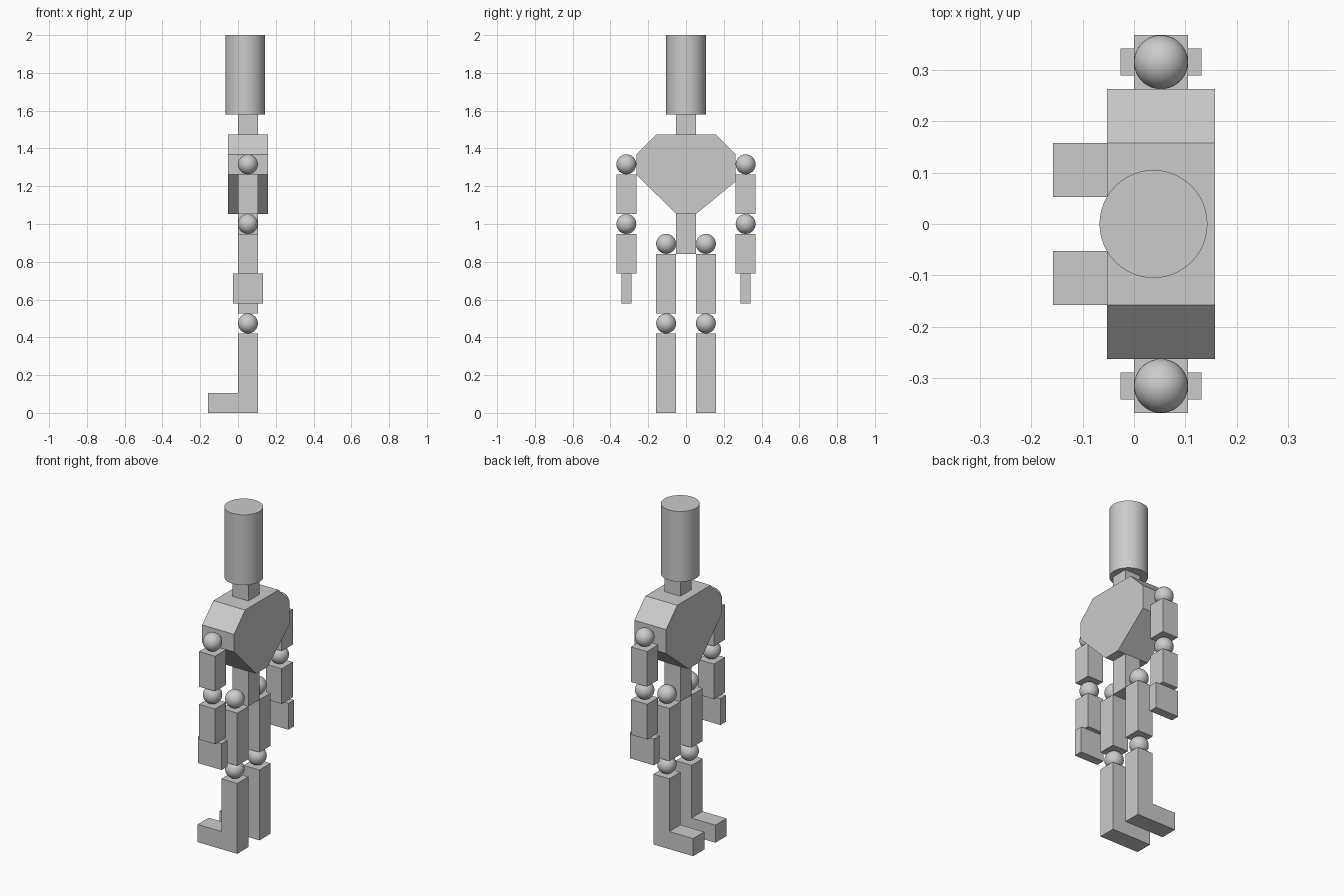
import bpy
import bmesh
from mathutils import Vector

if "Cube" in bpy.data.objects:
    bpy.data.objects.remove(bpy.data.objects["Cube"])

U = 2 / 19   # the figure is 19 modules tall
CX = U / 2   # middle of the limbs in x


def finish(name, bm):
    mesh = bpy.data.meshes.new(name)
    bmesh.ops.recalc_face_normals(bm, faces=bm.faces)
    bm.to_mesh(mesh)
    bm.free()
    obj = bpy.data.objects.new(name, mesh)
    bpy.context.collection.objects.link(obj)
    return obj


def prism(name, points, axis, lo, hi):
    """Extrude a closed profile along x (points are y,z) or y (points are x,z)."""
    bm = bmesh.new()
    place = (lambda a, b: (lo, a, b)) if axis == 'x' else (lambda a, b: (a, lo, b))
    face = bm.faces.new([bm.verts.new(place(a, b)) for a, b in points])
    geom = bmesh.ops.extrude_face_region(bm, geom=[face])['geom']
    offset = Vector((hi - lo, 0, 0) if axis == 'x' else (0, hi - lo, 0))
    moved = [g for g in geom if isinstance(g, bmesh.types.BMVert)]
    bmesh.ops.translate(bm, vec=offset, verts=moved)
    return finish(name, bm)


def block(name, y, z0, z1, wx=U, wy=U):
    x0, x1 = CX - wx / 2, CX + wx / 2
    return prism(name, [(x0, z0), (x1, z0), (x1, z1), (x0, z1)],
                 'y', y - wy / 2, y + wy / 2)


def joint(name, y, z):
    bpy.ops.mesh.primitive_uv_sphere_add(segments=48, ring_count=24,
                                         radius=U / 2, location=(CX, y, z))
    bpy.context.object.name = name
    bpy.ops.object.shade_smooth_by_angle()


# Head and neck
bpy.ops.mesh.primitive_cylinder_add(vertices=48, radius=U, depth=4 * U,
                                    location=(0.038, 0, 17 * U))
bpy.context.object.name = "head"
bpy.ops.object.shade_smooth_by_angle()
block("neck", 0, 14 * U, 15 * U)

# Torso profile and waist
torso = [(-0.5 * U, 10 * U), (0.5 * U, 10 * U), (2.5 * U, 1.225), (2.5 * U, 13 * U),
         (1.5 * U, 14 * U), (-1.5 * U, 14 * U), (-2.5 * U, 13 * U), (-2.5 * U, 12 * U)]
prism("torso", torso, 'x', -0.5 * U, 1.5 * U)
block("waist", 0, 8 * U, 10 * U)

for side, s in (("right", -1), ("left", 1)):
    # Arm
    ya = s * 3 * U
    joint(side + "_shoulder", ya, 12.5 * U)
    block(side + "_upper_arm", ya, 10 * U, 12 * U)
    joint(side + "_elbow", ya, 9.5 * U)
    block(side + "_forearm", ya, 7 * U, 9 * U)
    block(side + "_hand", ya, 5.5 * U, 7 * U, wx=1.5 * U, wy=0.5 * U)
    # Leg
    yl = s * U
    joint(side + "_hip", yl, 8.5 * U)
    block(side + "_thigh", yl, 5 * U, 8 * U)
    joint(side + "_knee", yl, 4.5 * U)
    # Shin and foot as one L-shaped profile
    shin = [(-1.5 * U, 0), (U, 0), (U, 4 * U), (0, 4 * U), (0, U), (-1.5 * U, U)]
    prism(side + "_shin_and_foot", shin, 'y', yl - U / 2, yl + U / 2)
